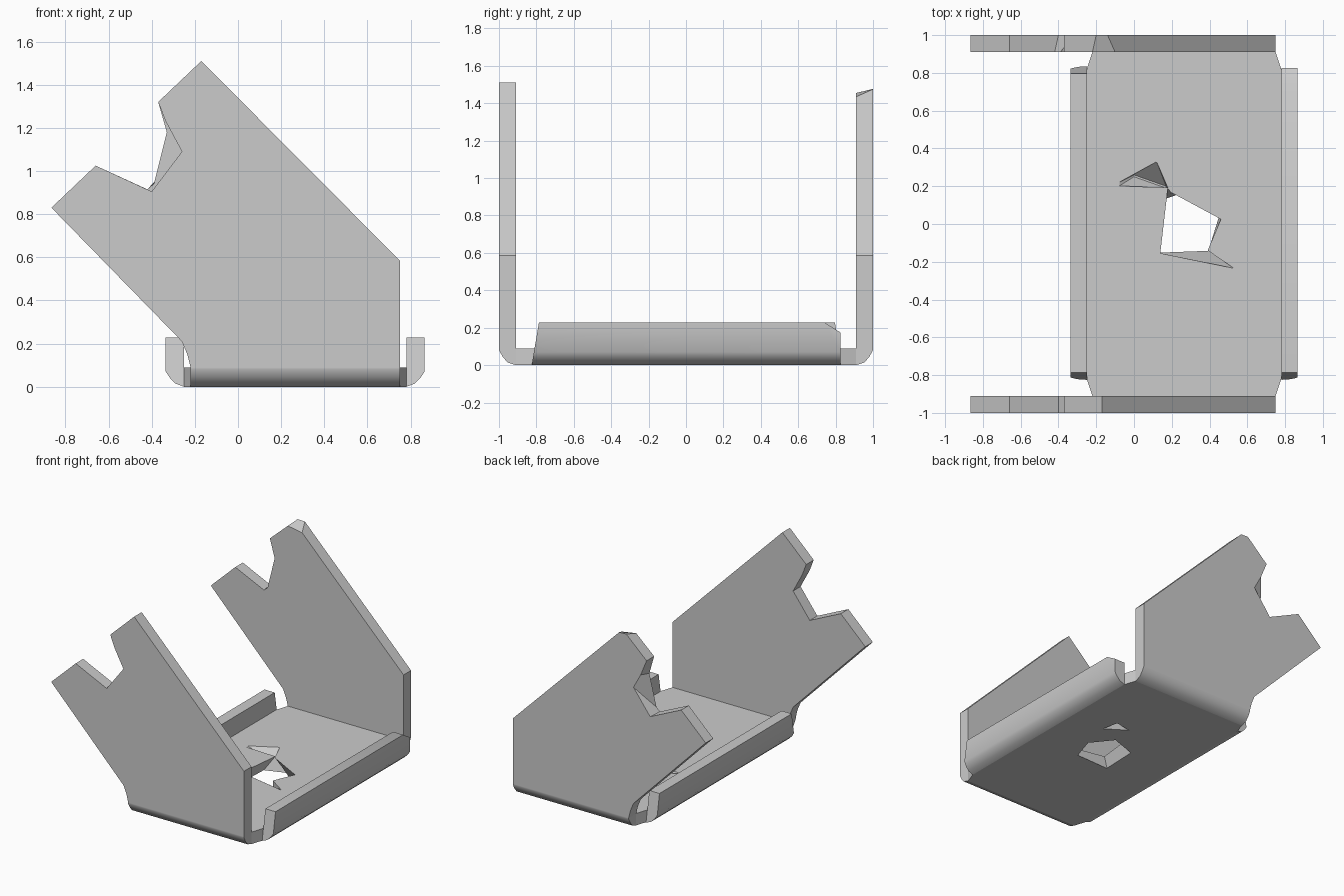
import bpy, bmesh

if "Cube" in bpy.data.objects:
    bpy.data.objects.remove(bpy.data.objects["Cube"], do_unlink=True)

steel = bpy.data.materials.new("plain_grey_steel")
steel.use_nodes = True
COLOUR = (0.6, 0.6, 0.6, 1)
steel.diffuse_color = COLOUR
steel.node_tree.nodes["Principled BSDF"].inputs["Base Color"].default_value = COLOUR


def loft(name, rings):
    """Solid through a row of matching rings, capped at both ends."""
    bm = bmesh.new()
    rows = [[bm.verts.new(p) for p in ring] for ring in rings]
    n = len(rows[0])
    for a, b in zip(rows, rows[1:]):
        for i in range(n):
            j = (i + 1) % n
            bm.faces.new((a[i], a[j], b[j], b[i]))
    bm.faces.new(rows[0])
    bm.faces.new(rows[-1])
    bmesh.ops.recalc_face_normals(bm, faces=bm.faces)
    mesh = bpy.data.meshes.new(name)
    bm.to_mesh(mesh)
    bm.free()
    mesh.materials.append(steel)
    obj = bpy.data.objects.new(name, mesh)
    bpy.context.collection.objects.link(obj)
    return obj


def at_z(plan, z):
    return [(x, y, z) for x, y in plan]


def at_y(profile, y):
    return [(x, y, z) for x, z in profile]


T = 0.09  # sheet thickness

# Base plate with tapered corners
corner = [(0.78, 0.82), (0.75, 0.91), (-0.22, 0.91), (-0.25, 0.82)]
plan = corner + [(x, -y) for x, y in reversed(corner)]
base = loft("base_plate", [at_z(plan, 0), at_z(plan, T)])

# Ragged hole through the base, and shallow gouges above and below
hole_low = [(.12, -.15), (.39, -.14), (.40, -.12), (.45, .04), (.33, .19), (.13, .12)]
hole_top = [(.14, -.155), (.53, -.235), (.39, -.14), (.46, .025), (.20, .165), (.18, .19)]
gouge_top = [(-.08, .20), (.18, .19), (.12, .33), (-.08, .22)]
gouge_deep = [(0, .25), (.17, .19), (.17, .20), (0, .26)]
nick_low = [(.50, .25), (.47, .38), (.34, .355)]
nick_deep = [(.45, .33), (.44, .34), (.43, .33)]
cutters = [
    loft("hole_cutter", [at_z(hole_low, -.002), at_z(hole_top, T + .002)]),
    loft("gouge_cutter", [at_z(gouge_deep, .04), at_z(gouge_top, T + .002)]),
    loft("nick_cutter", [at_z(nick_low, -.002), at_z(nick_deep, .04)]),
]
for cutter in cutters:
    cutter.hide_render = True
    cutter.hide_viewport = True
    mod = base.modifiers.new(cutter.name, "BOOLEAN")
    mod.operation = "DIFFERENCE"
    mod.solver = "EXACT"
    mod.object = cutter

# Leaning cheeks, each with a notched upper end
lower = [(.75, T), (-.22, T), (-.235, .15), (-.26, .21), (-.865, .83), (-.66, 1.025)]
front = lower + [(-.40, .905), (-.26, 1.09), (-.335, 1.23), (-.37, 1.32), (-.17, 1.51), (.75, .585)]
inner = lower + [(-.42, .915), (-.39, .94), (-.33, 1.18), (-.37, 1.32), (-.22, 1.455), (-.10, 1.435), (.75, .585)]
outer = lower + [(-.40, .905), (-.26, 1.09), (-.32, 1.20), (-.37, 1.32), (-.20, 1.477), (-.14, 1.475), (.75, .585)]
cheeks = [loft("front_cheek", [at_y(front, -1), at_y(front, -.91)]),
          loft("back_cheek", [at_y(inner, .91), at_y(outer, 1)])]

# Bends joining the cheeks to the base
bend = [(.91, T), (1, T), (1, .08), (.98, .045), (.955, .015), (.91, 0)]
bends = [loft(name, [[(x, s * y, z) for y, z in bend] for x in (-.22, .75)])
         for name, s in (("front_bend", -1), ("back_bend", 1))]


# Side lips: rounded upturned edges, given as offset from the base edge and height
def lip_ring(edge, side, y, top, slope):
    section = [(0, T), (0, top), (.085, top), (.085, .07), (.065, .04), (.04, .015), (0, 0)]
    return [(edge + side * d, y + slope * z, z) for d, z in section]


lips = [
    loft("left_lip", [lip_ring(.78, 1, -.825, .228, .17),
                      lip_ring(.78, 1, .74, .228, 0),
                      lip_ring(.78, 1, .825, .175, 0)]),
    loft("right_lip", [lip_ring(-.25, -1, -.825, .228, .17),
                       lip_ring(-.25, -1, .835, .228, -.17)]),
]

# Soft shading on the bends, crisp elsewhere
bpy.ops.object.select_all(action="DESELECT")
for obj in lips + bends:
    obj.select_set(True)
bpy.context.view_layer.objects.active = lips[0]
bpy.ops.object.shade_smooth_by_angle(angle=0.65)
